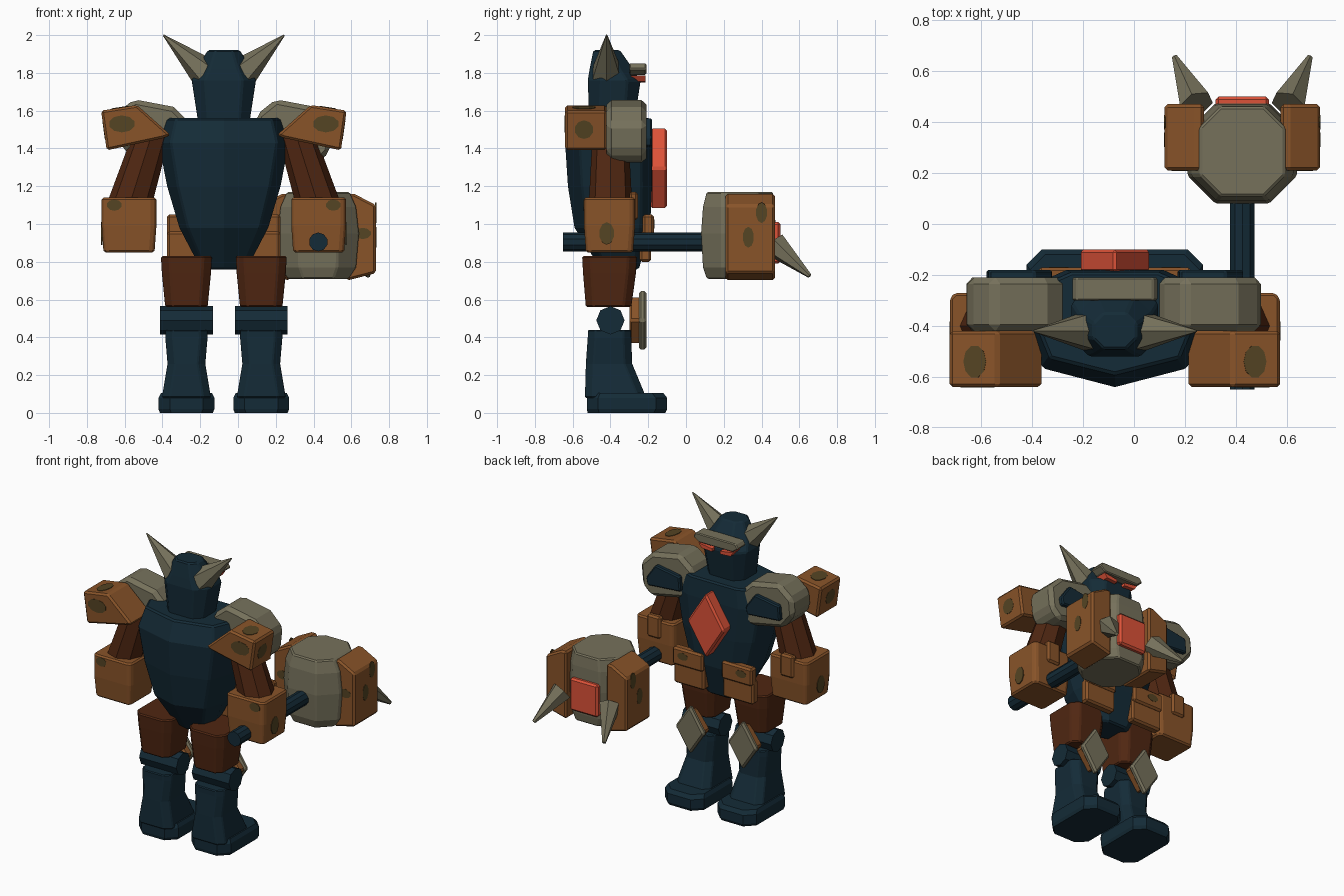
import bpy, bmesh, math
from mathutils import Vector

cube = bpy.data.objects.get("Cube")
if cube:
    bpy.data.objects.remove(cube)


def material(name, rgb):
    m = bpy.data.materials.new(name)
    m.use_nodes = True
    col = (*rgb, 1)
    m.diffuse_color = col
    node = next(n for n in m.node_tree.nodes if n.type == 'BSDF_PRINCIPLED')
    node.inputs["Base Color"].default_value = col
    return m


NAVY = material("navy", (0.007, 0.024, 0.038))
ORANGE = material("rust_orange", (0.25, 0.088, 0.022))
BROWN = material("dark_brown", (0.08, 0.02, 0.006))
GREY = material("stone_grey", (0.18, 0.165, 0.105))
RED = material("red", (0.72, 0.085, 0.04))
SPOT = material("olive_spot", (0.09, 0.058, 0.017))

CX = -0.075          # middle of the body
HX = 0.425           # middle of the hammer
BODY_Y = -0.40


def finish(name, bm, mat, bevel=0.0):
    bmesh.ops.recalc_face_normals(bm, faces=bm.faces)
    me = bpy.data.meshes.new(name)
    bm.to_mesh(me)
    bm.free()
    me.materials.append(mat)
    ob = bpy.data.objects.new(name, me)
    bpy.context.scene.collection.objects.link(ob)
    if bevel:
        mod = ob.modifiers.new("Bevel", 'BEVEL')
        mod.width, mod.segments = bevel, 1
        mod.limit_method, mod.angle_limit = 'ANGLE', math.radians(35)
    return ob


def loft(name, rings, mat, bevel=0.0):
    """Skin closed rings of points, with a cap on each end."""
    bm = bmesh.new()
    vs = [[bm.verts.new(p) for p in r] for r in rings]
    n = len(vs[0])
    for a, b in zip(vs, vs[1:]):
        for i in range(n):
            j = (i + 1) % n
            bm.faces.new((a[i], a[j], b[j], b[i]))
    bm.faces.new(vs[0])
    bm.faces.new(vs[-1])
    return finish(name, bm, mat, bevel)


def block(name, cx, rings, mat, bevel=0.0):
    """Stack of chamfered rectangles: (z, half width, y back, y front, chamfer)."""
    def ring(z, w, a, b, c):
        pts = [(-w + c, a), (w - c, a), (w, a + c), (w, b - c),
               (w - c, b), (-w + c, b), (-w, b - c), (-w, a + c)]
        return [(cx + x, y, z) for x, y in pts]
    return loft(name, [ring(*r) for r in rings], mat, bevel)


def prism(name, pts, y0, y1, mat, bevel=0.0):
    """Front profile (x, z) pushed along y."""
    return loft(name, [[(x, y, z) for x, z in pts] for y in (y0, y1)], mat, bevel)


def box(name, x0, x1, y0, y1, z0, z1, mat, bevel=0.0):
    return prism(name, [(x0, z0), (x1, z0), (x1, z1), (x0, z1)], y0, y1, mat, bevel)


def taper(name, p, q, r1, r2, sides, mat, bevel=0.0):
    p, q = Vector(p), Vector(q)
    bm = bmesh.new()
    bmesh.ops.create_cone(bm, cap_ends=True, segments=sides, radius1=r1,
                          radius2=r2, depth=(q - p).length)
    bm.transform((q - p).to_track_quat('Z', 'Y').to_matrix().to_4x4())
    bmesh.ops.translate(bm, vec=(p + q) / 2, verts=bm.verts)
    return finish(name, bm, mat, bevel)


def spot(loc, normal, a, b):
    bm = bmesh.new()
    bmesh.ops.create_cone(bm, cap_ends=True, segments=10, radius1=1, radius2=1, depth=0.006)
    bmesh.ops.scale(bm, vec=(a, b, 1), verts=bm.verts)
    bm.transform(Vector(normal).to_track_quat('Z', 'Y').to_matrix().to_4x4())
    bmesh.ops.translate(bm, vec=loc, verts=bm.verts)
    return finish("camouflage_spot", bm, SPOT)


def diamond(name, cx, cz, w, h, y0, y1, mat, bevel=0.012):
    return prism(name, [(cx, cz - h), (cx + w, cz), (cx, cz + h), (cx - w, cz)],
                 y0, y1, mat, bevel)


# Torso with a pointed back
def torso_ring(z, w, back, front):
    d = front - back
    half = [(0.55, front), (0.9, front - 0.12 * d), (1, back + 0.5 * d), (0.82, back + 0.16 * d)]
    right = [(CX + f * w, y, z) for f, y in half]
    left = [(CX - f * w, y, z) for f, y in reversed(half)]
    return right + [(CX, back, z)] + left


loft("torso", [torso_ring(*r) for r in (
    (0.76, 0.12, -0.45, -0.25), (0.98, 0.235, -0.59, -0.19), (1.2, 0.30, -0.625, -0.18),
    (1.43, 0.345, -0.64, -0.18), (1.56, 0.31, -0.59, -0.19))], NAVY, 0.01)
diamond("chest_gem", CX, 1.295, 0.14, 0.22, -0.19, -0.10, RED)

# Head, brow and eyes
block("head", CX, [(1.5, 0.13, -0.51, -0.28, 0.05), (1.76, 0.17, -0.52, -0.24, 0.07),
                   (1.82, 0.145, -0.51, -0.28, 0.07), (1.92, 0.085, -0.49, -0.35, 0.04)],
      NAVY, 0.008)
prism("brow", [(CX - 0.17, 1.82), (CX - 0.13, 1.79), (CX + 0.13, 1.79),
               (CX + 0.17, 1.82), (CX + 0.15, 1.85), (CX - 0.15, 1.85)],
      -0.30, -0.21, GREY, 0.006)

for s, side in ((1, "left"), (-1, "right")):
    def X(d):
        return CX + s * d

    prism(side + "_eye", [(X(0.03), 1.75), (X(0.11), 1.755), (X(0.13), 1.785), (X(0.03), 1.77)],
          -0.29, -0.215, RED)
    taper(side + "_horn", (X(0.10), -0.42, 1.80), (X(0.32), -0.42, 2.0), 0.085, 0.004, 6, GREY)

    # Rear shoulder plate
    prism(side + "_rear_shoulder", [(X(0.28), 1.47), (X(0.46), 1.63), (X(0.65), 1.60),
                                    (X(0.62), 1.39), (X(0.32), 1.455)],
          -0.64, -0.42, ORANGE, 0.012)
    spot((X(0.54), -0.639, 1.53), (0, -1, 0), 0.07, 0.045)
    spot((X(0.55), -0.54, 1.616), (s * 0.16, 0, 1), 0.065, 0.045)
    spot((X(0.634), -0.54, 1.50), (s, 0, -0.14), 0.05, 0.05)

    # Arm and hand
    taper(side + "_upper_arm", (X(0.38), BODY_Y, 1.48), (X(0.50), BODY_Y, 1.10),
          0.095, 0.115, 8, BROWN)
    block(side + "_hand", X(0.502), [(0.85, 0.135, -0.53, -0.28, 0.02),
                                     (0.99, 0.145, -0.54, -0.27, 0.02),
                                     (1.14, 0.145, -0.54, -0.27, 0.02)], ORANGE, 0.01)
    box(side + "_thumb", X(0.502) - 0.05, X(0.502) + 0.05, -0.30, -0.255, 1.02, 1.17, ORANGE, 0.012)
    spot((X(0.58), -0.539, 1.10), (0, -1, 0), 0.04, 0.03)
    spot((X(0.646), -0.42, 0.95), (s, 0, 0), 0.04, 0.06)

    # Layered hip plates
    for label, z0, z1, y in (("upper", 0.93, 1.05, -0.17), ("lower", 0.80, 0.96, -0.185)):
        box(f"{side}_{label}_hip_plate", X(0.07), X(0.30), y - 0.06, y, z0, z1, ORANGE, 0.012)
    spot((X(0.22), -0.171, 1.0), (0, 1, 0), 0.04, 0.025)

    # Leg
    leg = X(0.198)
    block(side + "_thigh", leg, [(0.56, 0.112, -0.53, -0.29, 0.04),
                                 (0.74, 0.13, -0.545, -0.265, 0.045),
                                 (0.83, 0.135, -0.55, -0.26, 0.045)], BROWN, 0.008)
    taper(side + "_knee", (leg - 0.14, BODY_Y, 0.49), (leg + 0.14, BODY_Y, 0.49),
          0.075, 0.075, 8, NAVY)
    block(side + "_shin", leg, [(0.08, 0.13, -0.535, -0.21, 0.04), (0.26, 0.10, -0.53, -0.285, 0.04),
                                (0.40, 0.112, -0.52, -0.29, 0.04), (0.44, 0.11, -0.52, -0.29, 0.04)],
          NAVY, 0.006)
    block(side + "_foot", leg, [(0, 0.14, -0.52, -0.11, 0.06), (0.02, 0.148, -0.525, -0.10, 0.06),
                                (0.08, 0.148, -0.525, -0.10, 0.06),
                                (0.105, 0.135, -0.515, -0.12, 0.06)], NAVY)
    diamond(side + "_knee_guard_backing", leg, 0.49, 0.10, 0.13, -0.30, -0.235, ORANGE)
    diamond(side + "_knee_guard", leg, 0.49, 0.11, 0.165, -0.25, -0.21, GREY)

# Front shoulder plates, tilted the same way, with dark insets
for dx, side in ((0, "left"), (-0.75, "right")):
    shape = [(0.10, 1.58), (0.20, 1.66), (0.41, 1.62), (0.50, 1.53),
             (0.485, 1.38), (0.42, 1.32), (0.17, 1.37), (0.09, 1.47)]
    prism(side + "_front_shoulder", [(x + dx, z) for x, z in shape], -0.42, -0.21, GREY, 0.025)
    inset = [(0.17, 1.43), (0.18, 1.53), (0.36, 1.56), (0.43, 1.46), (0.42, 1.41)]
    prism(side + "_shoulder_inset", [(x + dx, z) for x, z in inset], -0.23, -0.18, NAVY, 0.008)

# Hammer
taper("hammer_handle", (HX, -0.65, 0.905), (HX, 0.2, 0.905), 0.05, 0.05, 10, NAVY)
block("hammer_head", HX, [(0.71, 0.16, 0.11, 0.46, 0.08), (0.77, 0.20, 0.09, 0.47, 0.1),
                          (0.95, 0.215, 0.08, 0.475, 0.11), (1.09, 0.20, 0.09, 0.47, 0.1),
                          (1.17, 0.165, 0.11, 0.46, 0.08)], GREY, 0.008)
box("hammer_gem", HX - 0.105, HX + 0.105, 0.44, 0.50, 0.79, 1.01, RED, 0.012)
for s, side in ((1, "left"), (-1, "right")):
    def H(d):
        return HX + s * d

    prism(side + "_hammer_plate", [(H(0.15), 1.16), (H(0.19), 1.16), (H(0.305), 1.10),
                                   (H(0.305), 0.74), (H(0.15), 0.70)], 0.21, 0.47, ORANGE, 0.012)
    taper(side + "_hammer_spike", (H(0.18), 0.47, 0.89), (H(0.265), 0.655, 0.725),
          0.07, 0.012, 6, GREY)
    for y, z in ((0.33, 0.93), (0.40, 1.06)):
        spot((H(0.304), y, z), (s, 0, 0), 0.03, 0.055)
    spot((H(0.235), 0.211, 0.95), (0, -1, 0), 0.045, 0.03)
